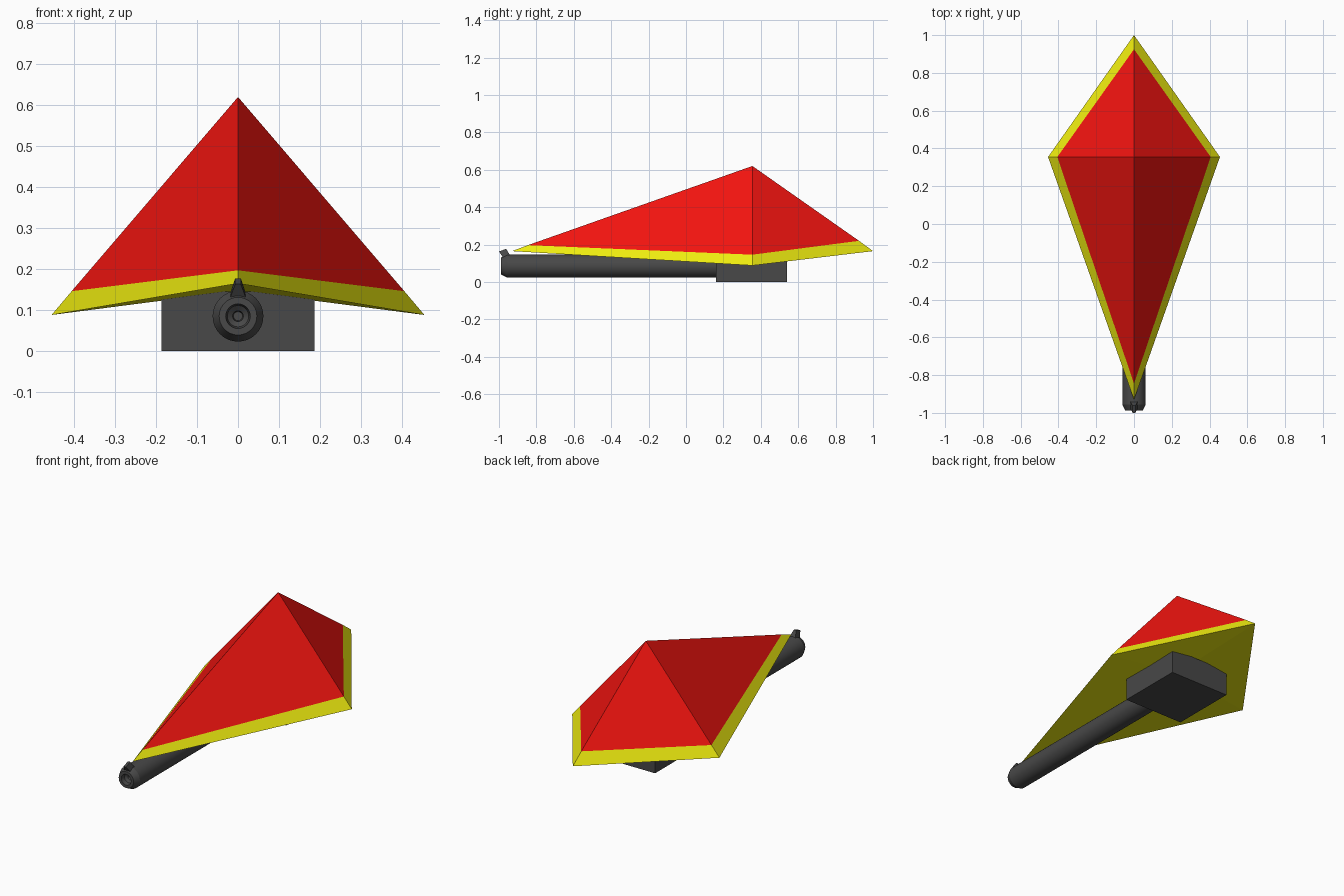
import bpy, bmesh, math

if "Cube" in bpy.data.objects:
    bpy.data.objects.remove(bpy.data.objects["Cube"])


def material(name, color):
    m = bpy.data.materials.new(name)
    m.diffuse_color = (*color, 1)
    m.use_nodes = True
    m.node_tree.nodes["Principled BSDF"].inputs["Base Color"].default_value = m.diffuse_color
    return m


RED = material("red", (0.9, 0.007, 0.005))
YELLOW = material("yellow", (0.87, 0.85, 0.005))
DARK = material("dark_grey", (0.065, 0.065, 0.065))


def build(name, verts, faces, mat):
    bm = bmesh.new()
    vs = [bm.verts.new(v) for v in verts]
    for f in faces:
        bm.faces.new([vs[i] for i in f])
    bmesh.ops.recalc_face_normals(bm, faces=bm.faces)
    me = bpy.data.meshes.new(name)
    bm.to_mesh(me)
    bm.free()
    me.materials.append(mat)
    ob = bpy.data.objects.new(name, me)
    bpy.context.collection.objects.link(ob)
    return ob


def kite(front, side, back):
    """Four corners: front, right, back, left; side is (x, y, z)."""
    x, y, z = side
    return [(0, *front), side, (0, *back), (-x, y, z)]


RIDGE = 0.355
inner = kite((-0.845, 0.197), (0.406, RIDGE, 0.146), (0.925, 0.22))
outer = kite((-0.93, 0.165), (0.455, RIDGE, 0.088), (1.0, 0.165))
sides = [(i, (i + 1) % 4) for i in range(4)]

# Red faceted canopy and its yellow rim with the underside
build("canopy", inner + [(0, RIDGE, 0.62)], [(a, b, 4) for a, b in sides], RED)
build("rim_and_underside", inner + outer + [(0, RIDGE, 0.147)],
      [(a, b, b + 4, a + 4) for a, b in sides] +
      [(b + 4, a + 4, 8) for a, b in sides], YELLOW)

# Block under the canopy
x, y0, y1, z = 0.187, 0.16, 0.54, 0.145
base = [(-x, y0), (x, y0), (x, y1), (-x, y1)]
build("mount_block", [(*p, 0) for p in base] + [(*p, z) for p in base],
      [(0, 1, 2, 3), (4, 5, 6, 7)] + [(a, b, b + 4, a + 4) for a, b in sides], DARK)

# Barrel: (radius, y) profile revolved about its long axis
profile = [(0.062, 0.22), (0.062, -0.955), (0.046, -0.988), (0.03, -0.988),
           (0.026, -0.965), (0.013, -0.955), (0.011, -0.92)]
N = 32
verts = [(r * math.cos(2 * math.pi * k / N), y, 0.085 + r * math.sin(2 * math.pi * k / N))
         for r, y in profile for k in range(N)]
faces = [(j * N + k, j * N + (k + 1) % N, (j + 1) * N + (k + 1) % N, (j + 1) * N + k)
         for j in range(len(profile) - 1) for k in range(N)]
faces += [tuple(range(N)), tuple(range(len(verts) - N, len(verts)))]
barrel = build("barrel", verts, faces, DARK)
bpy.context.view_layer.objects.active = barrel
barrel.select_set(True)
bpy.ops.object.shade_smooth_by_angle(angle=math.radians(25))
barrel.select_set(False)

# Tapered, forward-leaning sight on the muzzle
sight = [(0.021, -0.975, 0.125), (0.021, -0.935, 0.135),
         (0.007, -0.962, 0.177), (0.007, -1.0, 0.163)]
build("front_sight", sight + [(-x, y, z) for x, y, z in sight],
      [(0, 1, 2, 3), (4, 5, 6, 7)] + [(a, b, b + 4, a + 4) for a, b in sides], DARK)
